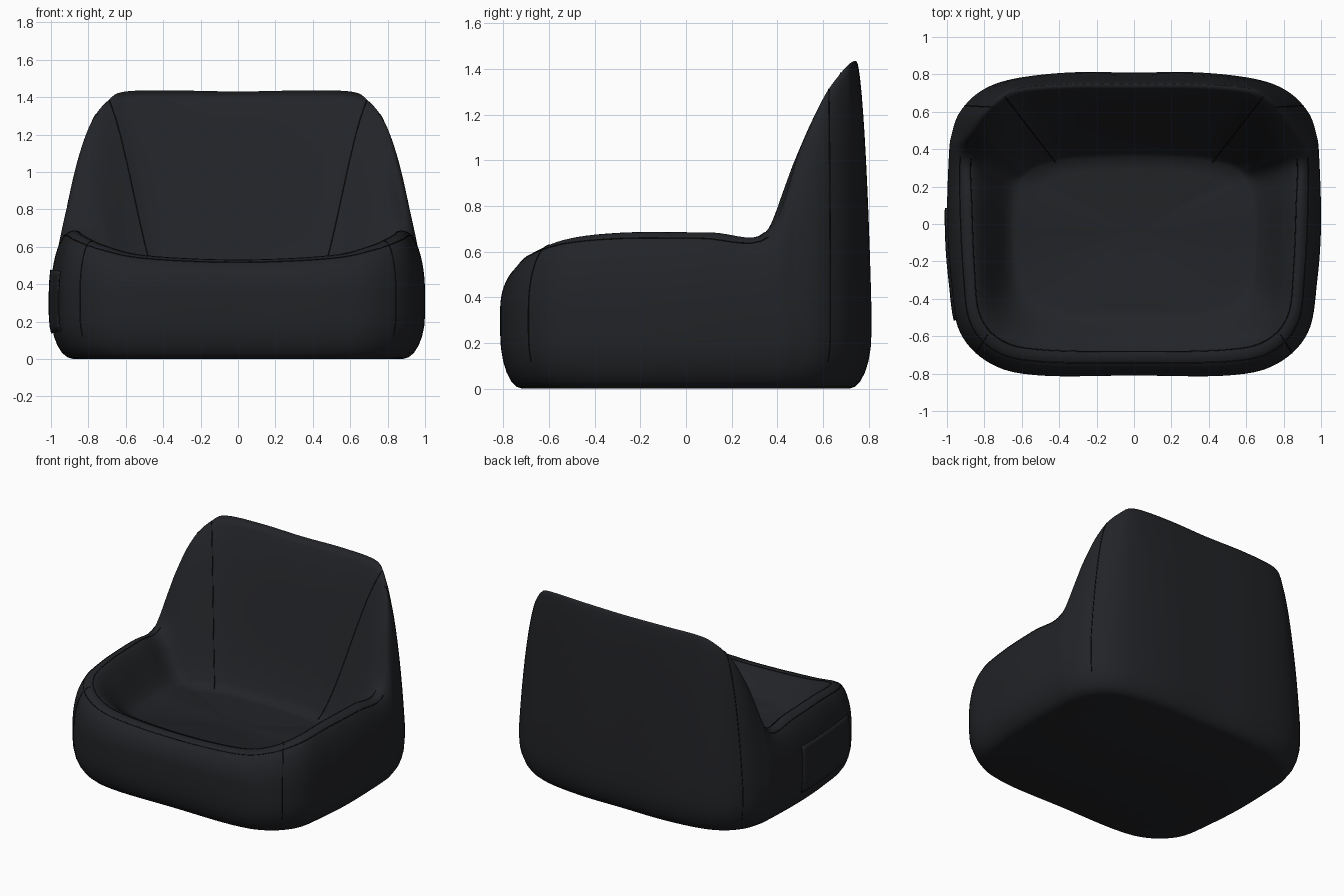
import bpy, bmesh, math
from mathutils import Vector

if "Cube" in bpy.data.objects:
    bpy.data.objects.remove(bpy.data.objects["Cube"])

# Half outlines, running from front centre round the +x side to back centre
FOOT = [(0, -.81), (.5, -.81), (.76, -.75), (.93, -.58), (.98, -.3), (1, 0), (.99, .36),
        (.975, .48), (.93, .6), (.82, .71), (.65, .775), (.35, .81), (0, .81)]
RIM = [(0, -.70, .53), (.5, -.69, .553), (.72, -.64, .605), (.84, -.5, .66), (.87, -.25, .685),
       (.885, .1, .685), (.89, .36, .69), (.83, .5, 1.05), (.77, .6, 1.27), (.69, .68, 1.385),
       (.6, .725, 1.43), (.33, .745, 1.435), (0, .745, 1.43)]
SEAT = [(0, -.45, .41), (.33, -.45, .41), (.5, -.42, .40), (.6, -.33, .39), (.63, -.15, .38),
        (.63, .05, .38), (.61, .2, .37), (.57, .27, .36), (.5, .31, .36), (.42, .33, .36),
        (.34, .345, .36), (.17, .355, .36), (0, .36, .36)]
STEPS = 7
SEAT_MID = Vector((0, -.05, .355))


def smooth_half(points):
    """Spline through a half outline, with mirrored neighbours at both ends."""
    p = [Vector(q).to_3d() for q in points]
    flip = lambda v: Vector((-v.x, v.y, v.z))
    p = [flip(p[1])] + p + [flip(p[-2])]
    out = []
    for i in range(1, len(p) - 2):
        a, b, c, d = p[i - 1:i + 3]
        for s in range(STEPS):
            t = s / STEPS
            out.append(.5 * (2 * b + (c - a) * t + (2 * a - 5 * b + 4 * c - d) * t ** 2
                             + (3 * b - a - 3 * c + d) * t ** 3))
    return out + [p[-2]]


def section(foot, rim, seat):
    """One slice: floor edge, outer wall, rounded rim, inner wall, seat."""
    pts = []
    for i in range(7):                                   # rounded floor edge
        a = math.pi / 2 * i / 6
        k = .88 + .12 * math.sin(a)
        pts.append(Vector((foot.x * k, foot.y * k, .24 * (1 - math.cos(a)))))
    m = .4 * min(1, max(0, (rim.z - .69) / .3))
    for i in range(13):                                  # outer wall up to rim
        a = math.pi / 2 * i / 12
        h = (1 - m) * (1 - math.cos(a)) + m * math.sin(a)
        q = foot.lerp(rim, h)
        q.z = .35 + (rim.z - .35) * math.sin(a)
        pts.append(q)
    for i in range(1, 15):                               # inner wall down to seat
        u = i / 14
        e = u * u * (3 - 2 * u)
        q = rim.lerp(seat, u)
        q.z = rim.z + (seat.z - rim.z) * (e + (u - e) * m * 1.4)
        pts.append(q)
    for i in range(1, 6):                                # seat cushion
        pts.append(seat.lerp(SEAT_MID, i / 6))
    return pts


RIM_ROW, SEAT_ROW = 19, 33
half = [section(*t) for t in zip(smooth_half(FOOT), smooth_half(RIM), smooth_half(SEAT))]
mirror = lambda col: [Vector((-v.x, v.y, v.z)) for v in col]
cols = half + [mirror(c) for c in half[-2:0:-1]]

fabric = bpy.data.materials.new("dark_fabric")
fabric.diffuse_color = (.016, .017, .020, 1)
fabric.use_nodes = True
fabric.node_tree.nodes["Principled BSDF"].inputs["Base Color"].default_value = fabric.diffuse_color
thread = bpy.data.materials.new("seam_thread")
thread.diffuse_color = (.006, .006, .007, 1)
thread.use_nodes = True
thread.node_tree.nodes["Principled BSDF"].inputs["Base Color"].default_value = thread.diffuse_color


def finish(bm, name):
    bmesh.ops.recalc_face_normals(bm, faces=bm.faces)
    mesh = bpy.data.meshes.new(name)
    bm.to_mesh(mesh)
    bm.free()
    mesh.materials.append(fabric)
    mesh.shade_smooth()
    ob = bpy.data.objects.new(name, mesh)
    bpy.context.collection.objects.link(ob)
    return ob


# Padded chair body
bm = bmesh.new()
grid = [[bm.verts.new(v) for v in c] for c in cols]
n, rows = len(grid), len(grid[0])
for i in range(n):
    a, b = grid[i], grid[(i + 1) % n]
    for j in range(rows - 1):
        bm.faces.new((a[j], b[j], b[j + 1], a[j + 1]))
bm.faces.new([c[0] for c in grid])
bm.faces.new([c[-1] for c in grid])
body = finish(bm, "chair_body")

# Side pocket laid over the left wall
bm = bmesh.new()
bmesh.ops.create_grid(bm, x_segments=14, y_segments=10, size=.5)
for v in bm.verts:
    v.co = Vector((-1.03, -.225 + v.co.x * .62, .305 + v.co.y * .35))
pocket = finish(bm, "side_pocket")
wrap = pocket.modifiers.new("wrap", 'SHRINKWRAP')
wrap.target = body
wrap.wrap_mode = 'ABOVE_SURFACE'
wrap.offset = .008
thick = pocket.modifiers.new("thickness", 'SOLIDIFY')
thick.thickness = .008
thick.offset = 0


def seam(name, points, cyclic=False):
    cu = bpy.data.curves.new(name, 'CURVE')
    cu.dimensions = '3D'
    cu.bevel_depth = .003
    cu.bevel_resolution = 1
    sp = cu.splines.new('POLY')
    sp.points.add(len(points) - 1)
    for p, q in zip(sp.points, points):
        p.co = (*q, 1)
    sp.use_cyclic_u = cyclic
    cu.materials.append(thread)
    bpy.context.collection.objects.link(bpy.data.objects.new(name, cu))


# Stitched seams: front corners, rear corners, backrest panels
for side, f in (("right", lambda c: c), ("left", mirror)):
    seam(side + "_front_seam", f(half[int(2.5 * STEPS)][4:RIM_ROW + 1]))
    seam(side + "_rear_seam", f(half[int(8.3 * STEPS)][4:RIM_ROW + 1]))
    seam(side + "_backrest_seam", f(half[9 * STEPS][RIM_ROW:SEAT_ROW + 1]))

# Double piping around the front and arms
end = 6 * STEPS
loop = [mirror(c) for c in half[end:0:-1]] + half[:end + 1]
seam("outer_rim_piping", [c[RIM_ROW - 3] for c in loop])
seam("inner_rim_piping", [c[RIM_ROW + 1] for c in loop])
